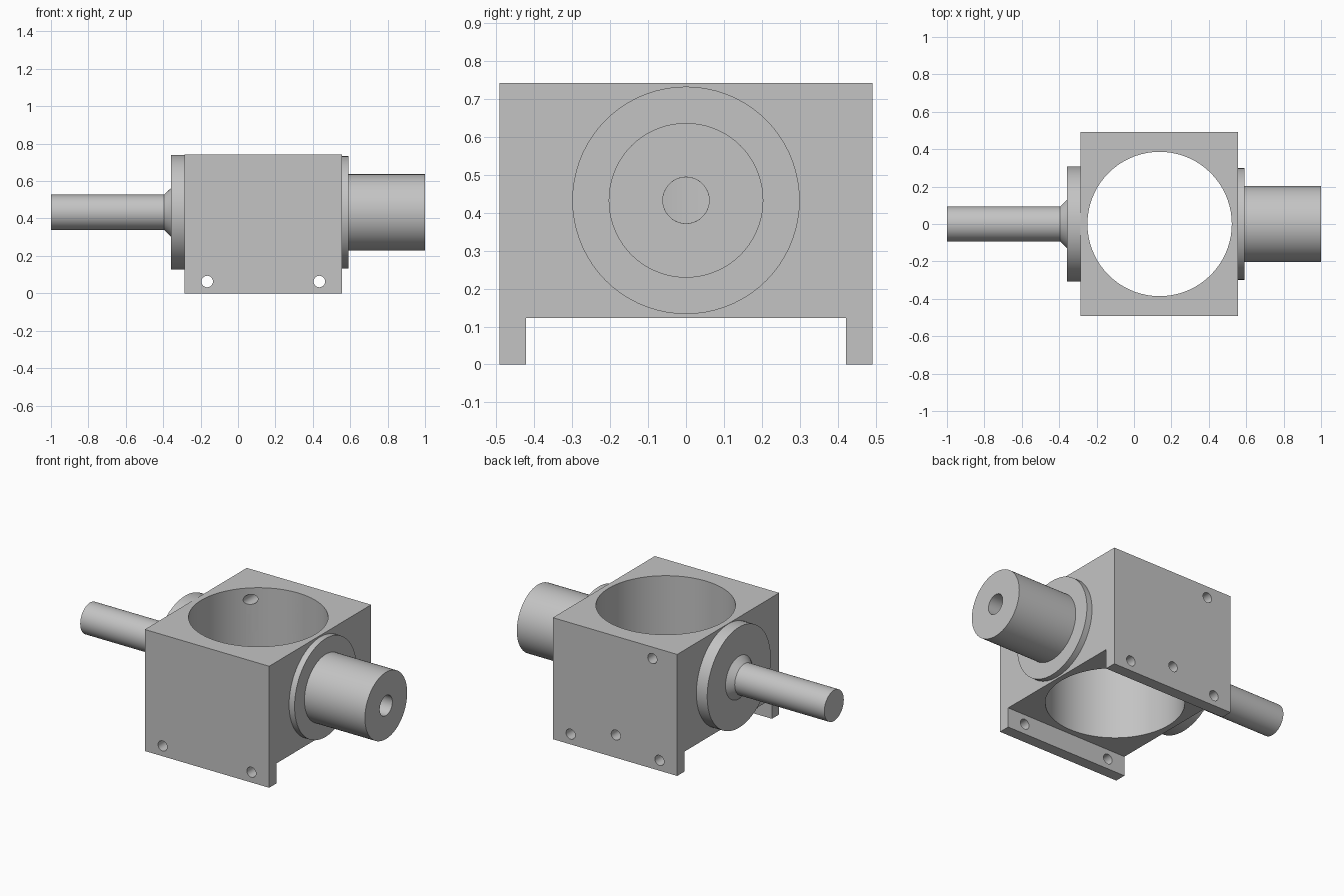
import bpy, bmesh, math
from mathutils import Matrix, Vector

cube = bpy.data.objects.get("Cube")
if cube:
    bpy.data.objects.remove(cube, do_unlink=True)

metal = bpy.data.materials.new("plain grey metal")
metal.use_nodes = True
GREY = (0.55, 0.55, 0.55, 1)
metal.diffuse_color = GREY
for node in metal.node_tree.nodes:
    if node.type == 'BSDF_PRINCIPLED':
        node.inputs["Base Color"].default_value = GREY

X0, X1 = -0.285, 0.555        # housing ends
HALF_Y, TOP = 0.492, 0.742    # housing half depth and height
NOTCH_Y, NOTCH_Z = 0.422, 0.122
BORE_X, BORE_R = 0.137, 0.386
AXIS_Z = 0.433                # height of the shaft axis
BOLT_R = 0.031


def finish(name, bm):
    bmesh.ops.recalc_face_normals(bm, faces=bm.faces[:])
    mesh = bpy.data.meshes.new(name)
    bm.to_mesh(mesh)
    bm.free()
    mesh.materials.append(metal)
    obj = bpy.data.objects.new(name, mesh)
    bpy.context.collection.objects.link(obj)
    return obj


def smooth(obj):
    bpy.ops.object.select_all(action='DESELECT')
    obj.select_set(True)
    bpy.context.view_layer.objects.active = obj
    bpy.ops.object.shade_smooth_by_angle(angle=math.radians(25))


def lathe(name, profile, closed=False, steps=72):
    """Spin (x, radius) points around the shaft axis."""
    bm = bmesh.new()
    verts = [bm.verts.new((x, 0, AXIS_Z + r)) for x, r in profile]
    pairs = list(zip(verts, verts[1:]))
    if closed:
        pairs.append((verts[-1], verts[0]))
    edges = [bm.edges.new(p) for p in pairs]
    bmesh.ops.spin(bm, geom=verts + edges, cent=(0, 0, AXIS_Z), axis=(1, 0, 0),
                   angle=math.tau, steps=steps, use_duplicate=False)
    bmesh.ops.remove_doubles(bm, verts=bm.verts[:], dist=0.0001)
    obj = finish(name, bm)
    smooth(obj)
    return obj


def drill(target, start, end, radius, segments):
    """Cut a round hole between two points."""
    a, b = Vector(start), Vector(end)
    turn = (b - a).to_track_quat('Z', 'Y').to_matrix().to_4x4()
    bm = bmesh.new()
    bmesh.ops.create_cone(bm, cap_ends=True, segments=segments, radius1=radius,
                          radius2=radius, depth=(b - a).length,
                          matrix=Matrix.Translation((a + b) / 2) @ turn)
    cutter = finish("drill_cutter", bm)
    cutter.hide_render = True
    mod = target.modifiers.new("hole", 'BOOLEAN')
    mod.operation, mod.solver, mod.object = 'DIFFERENCE', 'EXACT', cutter
    graph = bpy.context.evaluated_depsgraph_get()
    mesh = bpy.data.meshes.new_from_object(target.evaluated_get(graph))
    target.modifiers.clear()
    target.data = mesh
    bpy.data.objects.remove(cutter, do_unlink=True)


# Housing: block with a channel underneath, leaving two rails
outline = [(-HALF_Y, 0), (-NOTCH_Y, 0), (-NOTCH_Y, NOTCH_Z), (NOTCH_Y, NOTCH_Z),
           (NOTCH_Y, 0), (HALF_Y, 0), (HALF_Y, TOP), (-HALF_Y, TOP)]
bm = bmesh.new()
face = bm.faces.new([bm.verts.new((X0, y, z)) for y, z in outline])
new = bmesh.ops.extrude_face_region(bm, geom=[face])["geom"]
bmesh.ops.translate(bm, vec=(X1 - X0, 0, 0),
                    verts=[v for v in new if isinstance(v, bmesh.types.BMVert)])
# extrusion may drop the starting cap
bmesh.ops.holes_fill(bm, edges=[e for e in bm.edges if e.is_boundary], sides=0)
housing = finish("housing", bm)

# Main vertical bore
drill(housing, (BORE_X, 0, -0.1), (BORE_X, 0, 1), BORE_R, 72)
# Bolt holes through both rails
for x in (-0.165, 0.435):
    drill(housing, (x, -0.6, 0.063), (x, 0.6, 0.063), BOLT_R, 24)
# Back wall holes opening into the bore
for x, z in ((-0.117, 0.672), (0.13, 0.139)):
    drill(housing, (x, 0.1, z), (x, 0.6, z), BOLT_R, 24)
# Axial hole behind the hub
drill(housing, (0.4, 0, AXIS_Z), (0.6, 0, AXIS_Z), 0.061, 36)
smooth(housing)

# Hollow hub with a thin flange
lathe("output_hub", [(0.54, 0.061), (0.54, 0.3), (0.592, 0.3), (0.592, 0.204),
                     (1, 0.204), (1, 0.061)], closed=True)

# Solid shaft with a tapered collar and thick flange
lathe("input_shaft", [(-1, 0), (-1, 0.094), (-0.395, 0.094), (-0.358, 0.13),
                      (-0.358, 0.307), (-0.27, 0.307), (-0.27, 0)])
